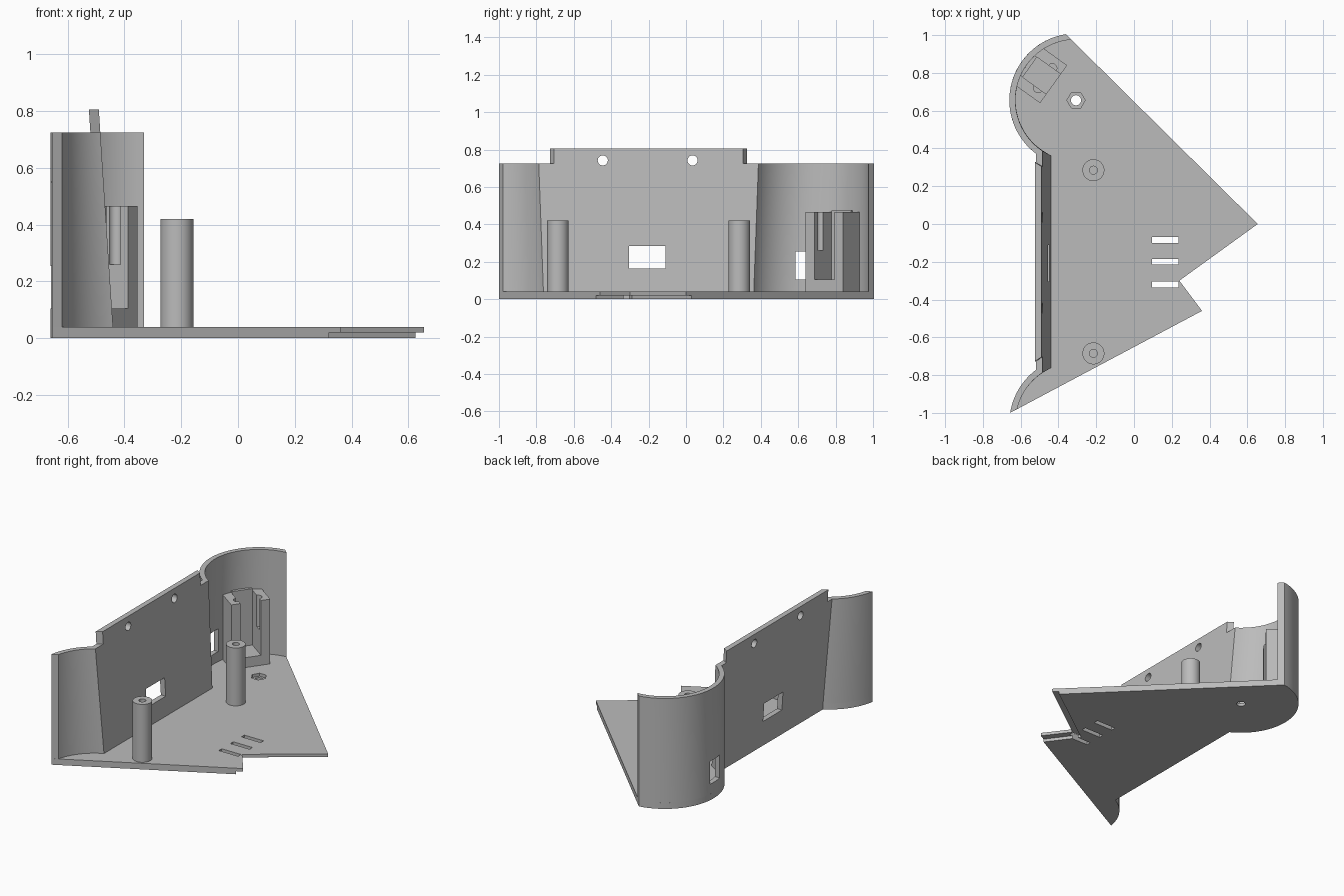
import bpy, bmesh
from math import acos, cos, sin, pi, radians, tau
from mathutils import Vector

if "Cube" in bpy.data.objects:
    bpy.data.objects.remove(bpy.data.objects["Cube"])

grey = bpy.data.materials.new("plain_grey")
grey.use_nodes = True
colour = (0.5, 0.5, 0.5, 1)
grey.diffuse_color = colour
grey.node_tree.nodes["Principled BSDF"].inputs["Base Color"].default_value = colour

FLOOR, WALL_TOP, PLATE_TOP = 0.04, 0.725, 0.805
CX, R_OUT, R_IN = -0.306, 0.354, 0.322
BACK_Y, FRONT_Y = 0.655, -1.055
THICK = 0.035


def loft(name, loops):
    """Solid through a row of matching closed loops, capped at both ends."""
    bm = bmesh.new()
    rows = [[bm.verts.new(p) for p in loop] for loop in loops]
    n = len(rows[0])
    for a, b in zip(rows, rows[1:]):
        for i in range(n):
            j = (i + 1) % n
            bm.faces.new((a[i], a[j], b[j], b[i]))
    bm.faces.new(rows[0])
    bm.faces.new(rows[-1])
    bmesh.ops.recalc_face_normals(bm, faces=bm.faces)
    mesh = bpy.data.meshes.new(name)
    bm.to_mesh(mesh)
    bm.free()
    mesh.materials.append(grey)
    ob = bpy.data.objects.new(name, mesh)
    bpy.context.collection.objects.link(ob)
    return ob


def prism(name, outline, z0, z1):
    return loft(name, [[(x, y, z) for x, y in outline] for z in (z0, z1)])


def box(name, x0, x1, y0, y1, z0, z1):
    return prism(name, [(x0, y0), (x1, y0), (x1, y1), (x0, y1)], z0, z1)


def circle(x, y, r, n=32):
    return [(x + r * cos(tau * i / n), y + r * sin(tau * i / n)) for i in range(n)]


def cut(ob, cutters):
    for c in cutters:
        mod = ob.modifiers.new("cut", 'BOOLEAN')
        mod.operation, mod.solver, mod.object = 'DIFFERENCE', 'EXACT', c
        bpy.context.view_layer.objects.active = ob
        bpy.ops.object.modifier_apply(modifier=mod.name)
        bpy.data.objects.remove(c)


def plate_x(z):
    """Inner face of the leaning plate."""
    return -0.44 - 0.05 * (z - FLOOR) / 0.765


def arc(cy, r, a0, a1, n=32):
    angles = [a0 + (a1 - a0) * i / n for i in range(n + 1)]
    return [(CX + r * cos(a), cy + r * sin(a)) for a in angles]


# Base with arrow-shaped notch and curved ends
meet = acos((plate_x(FLOOR) - THICK - CX) / R_OUT)
outline = [(0.36, -0.46), (0.24, -0.30), (0.655, 0)]
outline += arc(BACK_Y, R_OUT, radians(98.9), tau - meet)
outline += arc(FRONT_Y, R_OUT, meet, radians(171))
base = prism("base", outline, 0, FLOOR)

# Lap joint under the notch edges, vent slots, nut recess and screw hole
lap = [(0.39, -0.575), (0.18, -0.29), (0.714, 0.094), (0.8, -0.2), (0.5, -0.6)]
cutters = [prism("lap_cutter", lap, -0.05, 0.02)]
for y in (-0.085, -0.20, -0.32):
    cutters.append(box("slot_cutter", 0.095, 0.235, y - 0.015, y + 0.015, -0.1, 0.1))
cutters.append(prism("nut_cutter", circle(-0.307, BACK_Y, 0.048, 6), 0.02, 0.1))
cutters.append(prism("screw_cutter", circle(-0.307, BACK_Y, 0.027), -0.1, 0.1))
cut(base, cutters)


# Curved end walls, ending flush with the leaning plate
def curved_wall(name, cy, start_out, start_in, back):
    corners = [(R_OUT, FLOOR, start_out), (R_OUT, WALL_TOP, start_out),
               (R_IN, WALL_TOP, start_in), (R_IN, FLOOR, start_in)]
    columns = []
    for r, z, start in corners:
        end = acos((plate_x(z) - CX) / r)
        path = arc(cy, r, radians(start), tau - end if back else end)
        columns.append([(x, y, z) for x, y in path])
    return loft(name, list(zip(*columns)))


back_wall = curved_wall("back_curved_wall", BACK_Y, 98.9, 94.4, True)
front_wall = curved_wall("front_curved_wall", FRONT_Y, 171, 166.4, False)
cut(back_wall, [box("window_cutter", -0.8, -0.5, 0.585, 0.69, 0.105, 0.255)])

# Leaning plate with a raised tab
MID = -0.2


def plate_loop(offset, tab):
    half = [(0.562, FLOOR), (0.585, WALL_TOP), (tab, WALL_TOP), (tab, PLATE_TOP)]
    side = [(MID + w, z) for w, z in half]
    other = [(MID - w, z) for w, z in reversed(half)]
    return [(plate_x(z) - offset, y, z) for y, z in side + other]


plate = loft("leaning_plate", [plate_loop(0, 0.505), plate_loop(THICK, 0.527)])
cutters = [box("port_cutter", -0.7, -0.3, -0.305, -0.11, 0.165, 0.285)]
for y in (-0.445, 0.035):
    ring = circle(y, 0.742, 0.027)
    cutters.append(loft("hole_cutter", [[(x, a, b) for a, b in ring] for x in (-0.7, -0.3)]))
cut(plate, cutters)

# Screw posts
for label, y in (("front", -0.685), ("back", 0.285)):
    post = prism(label + "_post", circle(-0.215, y, 0.058, 48), FLOOR, 0.42)
    cut(post, [prism("pilot_cutter", circle(-0.215, y, 0.021), 0.1, 0.5)])

# Angled switch holder: two grooved pillars, a low sill and a backing block
along = Vector((0.143, 0.2)).normalized()
inward = Vector((-along.y, along.x))
origin = Vector((-0.4255, 0.74))


def place(u, d):
    return tuple(origin + along * u + inward * d)


def holder_block(name, u0, u1, d0, d1, z1):
    corners = [(u0, d0), (u1, d0), (u1, d1), (u0, d1)]
    return prism(name, [place(u, d) for u, d in corners], FLOOR, z1)


for label, s in (("front", -1), ("back", 1)):
    pillar = holder_block(label + "_switch_pillar", s * 0.065, s * 0.123, 0, 0.17, 0.465)
    groove = circle(*place(s * 0.065, 0.055), 0.024)
    cut(pillar, [prism("groove_cutter", groove, 0.26, 0.6)])
holder_block("switch_sill", -0.065, 0.065, 0, 0.17, 0.105)
holder_block("switch_backing", -0.065, 0.065, 0.155, 0.188, 0.475)

# Smooth the round surfaces, keep edges sharp
for ob in bpy.context.collection.objects:
    if ob.type == 'MESH' and grey.name in ob.data.materials:
        bpy.ops.object.select_all(action='DESELECT')
        ob.select_set(True)
        bpy.context.view_layer.objects.active = ob
        bpy.ops.object.shade_smooth_by_angle(angle=radians(30))
